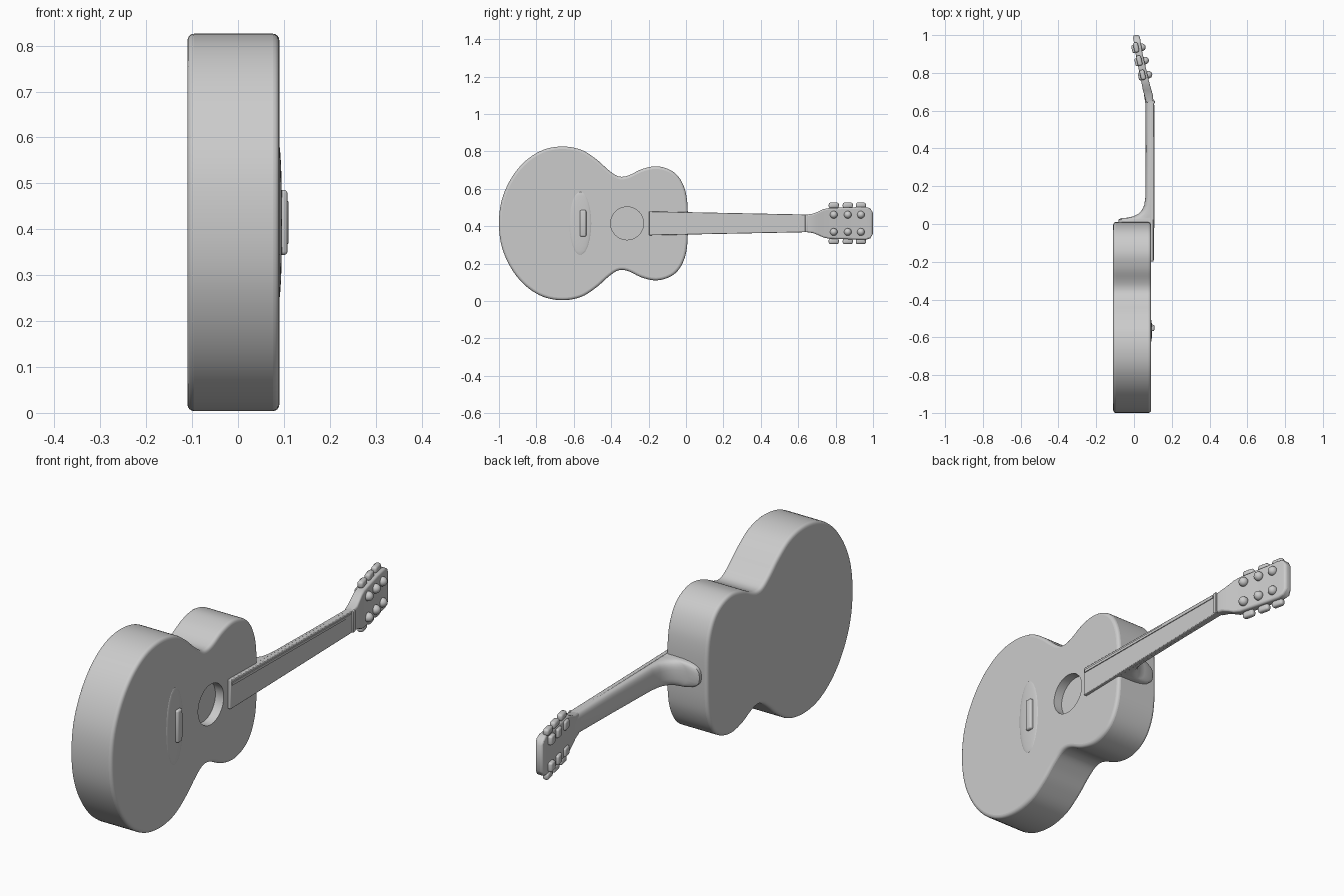
import bpy, bmesh, math
from mathutils import Vector, Matrix

if "Cube" in bpy.data.objects:
    bpy.data.objects.remove(bpy.data.objects["Cube"])

ZC = 0.415  # height of the centre line

grey = bpy.data.materials.new("light grey")
grey.diffuse_color = (0.6, 0.6, 0.6, 1)
grey.use_nodes = True
grey.node_tree.nodes["Principled BSDF"].inputs["Base Color"].default_value = grey.diffuse_color


def finish(bm, name, angle=35):
    """Turn a bmesh into a shaded object."""
    bmesh.ops.recalc_face_normals(bm, faces=bm.faces)
    me = bpy.data.meshes.new(name)
    bm.to_mesh(me)
    bm.free()
    ob = bpy.data.objects.new(name, me)
    bpy.context.collection.objects.link(ob)
    me.materials.append(grey)
    activate(ob)
    bpy.ops.object.shade_smooth_by_angle(angle=math.radians(angle))
    return ob


def activate(ob):
    bpy.ops.object.select_all(action='DESELECT')
    ob.select_set(True)
    bpy.context.view_layer.objects.active = ob


def apply(ob, kind, **settings):
    activate(ob)
    mod = ob.modifiers.new(kind, kind)
    for key, value in settings.items():
        setattr(mod, key, value)
    bpy.ops.object.modifier_apply(modifier=mod.name)


def spline(pts, steps):
    """Closed smooth curve through 2D points."""
    out, n = [], len(pts)
    for i in range(n):
        a, b, c, d = (Vector(pts[(i + k) % n]) for k in (-1, 0, 1, 2))
        for s in range(steps):
            t = s / steps
            out.append(0.5 * (2 * b + (c - a) * t + (2 * a - 5 * b + 4 * c - d) * t * t
                              + (3 * b - a - 3 * c + d) * t ** 3))
    return out


def loft(name, rings, angle=35):
    """Skin a list of equal rings and close both ends."""
    bm = bmesh.new()
    loops = [[bm.verts.new(p) for p in ring] for ring in rings]
    n = len(loops[0])
    for a, b in zip(loops, loops[1:]):
        for i in range(n):
            bm.faces.new((a[i], a[(i + 1) % n], b[(i + 1) % n], b[i]))
    bm.faces.new(loops[0])
    bm.faces.new(loops[-1])
    return finish(bm, name, angle)


def ellipsoid(name, centre, radii, rot=0.0):
    bm = bmesh.new()
    m = Matrix.Translation(centre) @ Matrix.Rotation(rot, 4, 'Z') @ Matrix.Diagonal((*radii, 1))
    bmesh.ops.create_uvsphere(bm, u_segments=20, v_segments=12, radius=1, matrix=m)
    return finish(bm, name, 60)


def box(name, centre, size, bevel=0.004, rot=0.0):
    bm = bmesh.new()
    m = Matrix.Translation(centre) @ Matrix.Rotation(rot, 4, 'Z') @ Matrix.Diagonal((*size, 1))
    bmesh.ops.create_cube(bm, size=1, matrix=m)
    bmesh.ops.bevel(bm, geom=bm.edges[:], offset=bevel, segments=3, profile=0.5, affect='EDGES')
    return finish(bm, name)


# Body: mirrored half outline, extruded and rounded at the rims
half = [(-0.985, 0.125), (-0.935, 0.24), (-0.86, 0.332), (-0.765, 0.392), (-0.66, 0.411),
        (-0.56, 0.393), (-0.48, 0.343), (-0.42, 0.29), (-0.375, 0.257), (-0.34, 0.249),
        (-0.30, 0.259), (-0.235, 0.29), (-0.16, 0.305), (-0.09, 0.288), (-0.04, 0.249),
        (-0.007, 0.185), (0.007, 0.11)]
outline = [(-1.0, 0)] + half + [(0.01, 0)] + [(y, -z) for y, z in reversed(half)]
curve = spline(outline, 5)
body = loft("body", [[(x, p[0], ZC + p[1]) for p in curve] for x in (-0.11, 0.09)])
apply(body, 'BEVEL', width=0.014, segments=4, limit_method='ANGLE', angle_limit=math.radians(50))

# Sound hole: shallow round recess
bm = bmesh.new()
bmesh.ops.create_cone(bm, cap_ends=True, segments=48, radius1=0.088, radius2=0.088, depth=0.1,
                      matrix=Matrix.Translation((0.10, -0.315, ZC)) @ Matrix.Rotation(math.pi / 2, 4, 'Y'))
cutter = finish(bm, "sound_hole_cutter")
apply(body, 'BOOLEAN', object=cutter, operation='DIFFERENCE', solver='EXACT')
bpy.data.objects.remove(cutter)
activate(body)
bpy.ops.object.shade_smooth_by_angle(angle=math.radians(35))

# Bridge: gentle swelling of the top with a raised saddle
ellipsoid("bridge_swelling", (0.089, -0.565, ZC), (0.007, 0.06, 0.17))
box("saddle", (0.096, -0.55, ZC), (0.024, 0.034, 0.142), 0.008)
box("saddle_ridge", (0.104, -0.543, ZC), (0.008, 0.014, 0.11), 0.003)


# Neck and heel: D-shaped sections along y (y, front x, back x, half width)
def d_ring(y, front, back, w):
    pts = [(front, y, ZC + w), (front, y, ZC - w)]
    mid = front - 0.2 * (front - back)
    for i in range(15):
        a = math.pi * i / 14
        c, s = math.cos(a), math.sin(a)
        pts.append((mid - (mid - back) * s ** 0.7, y,
                    ZC - w * math.copysign(abs(c) ** 0.7, c)))
    return pts


sections = [(-0.01, 0.092, -0.082, 0.058), (0.024, 0.092, -0.082, 0.058), (0.03, 0.092, -0.07, 0.057),
            (0.034, 0.092, -0.03, 0.057), (0.042, 0.092, 0.0, 0.057), (0.055, 0.092, 0.024, 0.057),
            (0.075, 0.092, 0.043, 0.056), (0.10, 0.092, 0.054, 0.056), (0.14, 0.092, 0.06, 0.055),
            (0.40, 0.092, 0.062, 0.051), (0.64, 0.092, 0.06, 0.047), (0.69, 0.094, 0.052, 0.05)]
neck = loft("neck_and_heel", [d_ring(*s) for s in sections], 50)


# Fretboard: tapered plate reaching over the top
def slab_ring(y, x0, x1, w, z=ZC):
    return [(x0, y, z - w), (x1, y, z - w), (x1, y, z + w), (x0, y, z + w)]


board = loft("fretboard", [slab_ring(-0.198, 0.086, 0.103, 0.064), slab_ring(0.65, 0.086, 0.105, 0.047)])
apply(board, 'BEVEL', width=0.003, segments=2)
loft("fretboard_ridge", [slab_ring(-0.19, 0.1, 0.107, 0.006, ZC + 0.045),
                         slab_ring(0.63, 0.1, 0.108, 0.005, ZC + 0.034)])
box("nut", (0.098, 0.645, ZC), (0.024, 0.016, 0.094), 0.003)

# Headstock: tilted plate (y, front x, back x, half width)
head = [(0.64, 0.103, 0.065, 0.046), (0.68, 0.101, 0.055, 0.052), (0.71, 0.092, 0.047, 0.064),
        (0.735, 0.085, 0.042, 0.076), (0.765, 0.077, 0.036, 0.082), (0.90, 0.046, 0.009, 0.086),
        (0.96, 0.036, 0.0, 0.088), (0.985, 0.032, -0.006, 0.08), (1.0, 0.026, -0.003, 0.055)]
stock = loft("headstock", [slab_ring(y, b, f, w) for y, f, b, w in head], 50)
apply(stock, 'BEVEL', width=0.008, segments=3, limit_method='ANGLE', angle_limit=math.radians(50))

# Tuners: posts in front, gear covers behind, buttons at the sides
tilt = math.atan2(0.23, 1.0)
for i, y in enumerate((0.79, 0.865, 0.935)):
    x = 0.072 - (y - 0.79) * 0.24
    for side, label in ((1, "upper"), (-1, "lower")):
        z = ZC + side * 0.046
        ellipsoid(f"{label}_tuner_post_{i + 1}", (x + 0.004, y, z), (0.021, 0.02, 0.02), tilt)
        box(f"{label}_gear_cover_{i + 1}", (x - 0.037, y - 0.008, z + side * 0.012),
            (0.024, 0.042, 0.04), 0.008, tilt)
        box(f"{label}_tuner_button_{i + 1}", (x - 0.026, y, ZC + side * 0.096),
            (0.026, 0.054, 0.03), 0.01, tilt)
